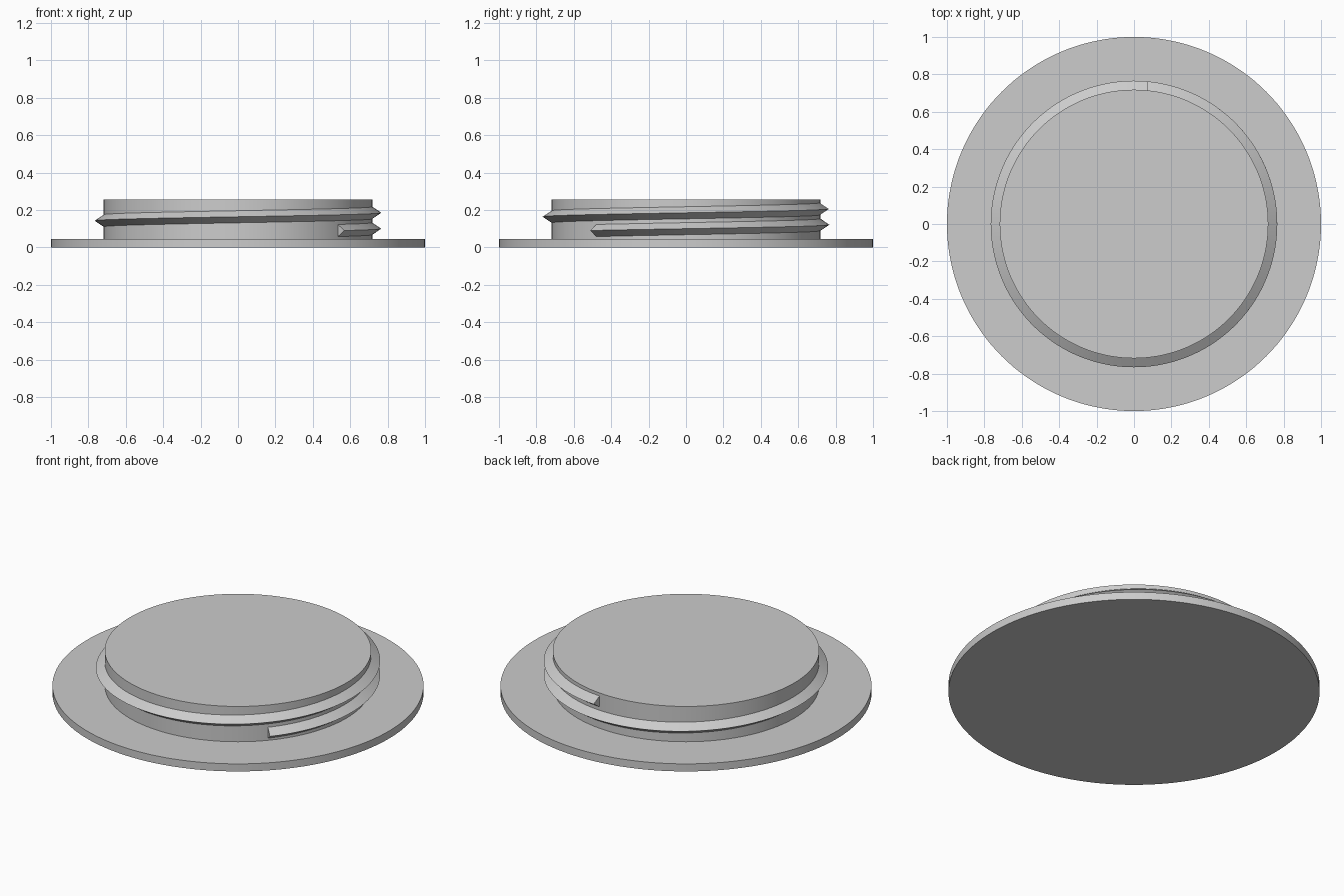
import bpy
import bmesh
from math import cos, sin, radians, pi

if "Cube" in bpy.data.objects:
    bpy.data.objects.remove(bpy.data.objects["Cube"], do_unlink=True)

GREY = (0.604, 0.604, 0.604, 1.0)
grey = bpy.data.materials.new("light grey")
grey.use_nodes = True
grey.diffuse_color = GREY
grey.node_tree.nodes["Principled BSDF"].inputs["Base Color"].default_value = GREY

SEGMENTS = 144
FLANGE_TOP = 0.045
NECK_RADIUS = 0.718
NECK_TOP = 0.255


def finish(obj):
    """Colour the part and smooth its curved faces, keeping hard edges."""
    obj.data.materials.append(grey)
    bpy.ops.object.select_all(action="DESELECT")
    obj.select_set(True)
    bpy.context.view_layer.objects.active = obj
    bpy.ops.object.shade_smooth_by_angle(angle=radians(30))


def disc(name, radius, bottom, top):
    bpy.ops.mesh.primitive_cylinder_add(
        vertices=SEGMENTS, radius=radius, depth=top - bottom,
        location=(0, 0, (bottom + top) / 2))
    obj = bpy.context.object
    obj.name = name
    finish(obj)


def thread(name, start, end, tip_radius, half_height, pitch, height_at_zero):
    """Sweep a triangular ridge along a rising helix."""
    root = NECK_RADIUS - 0.004
    profile = [(root, -half_height), (tip_radius, 0), (root, half_height)]
    steps = round(SEGMENTS * (end - start) / (2 * pi))
    bm = bmesh.new()
    rings = []
    for i in range(steps + 1):
        a = start + (end - start) * i / steps
        z = height_at_zero + pitch * a / (2 * pi)
        rings.append([bm.verts.new((r * cos(a), r * sin(a), z + dz))
                      for r, dz in profile])
    for a, b in zip(rings, rings[1:]):
        for k in range(3):
            n = (k + 1) % 3
            bm.faces.new((a[k], b[k], b[n], a[n]))
    # Flat ends where the ridge starts and stops
    bm.faces.new(rings[0])
    bm.faces.new(rings[-1])
    bmesh.ops.recalc_face_normals(bm, faces=bm.faces)
    mesh = bpy.data.meshes.new(name)
    bm.to_mesh(mesh)
    bm.free()
    obj = bpy.data.objects.new(name, mesh)
    bpy.context.collection.objects.link(obj)
    finish(obj)


# Wide base flange, plug neck and the screw thread around it
disc("flange", 1.0, 0.0, FLANGE_TOP)
disc("neck", NECK_RADIUS, FLANGE_TOP - 0.02, NECK_TOP)
thread("screw_thread", radians(-42), radians(444.5), 0.766, 0.035, 0.085, 0.1)
